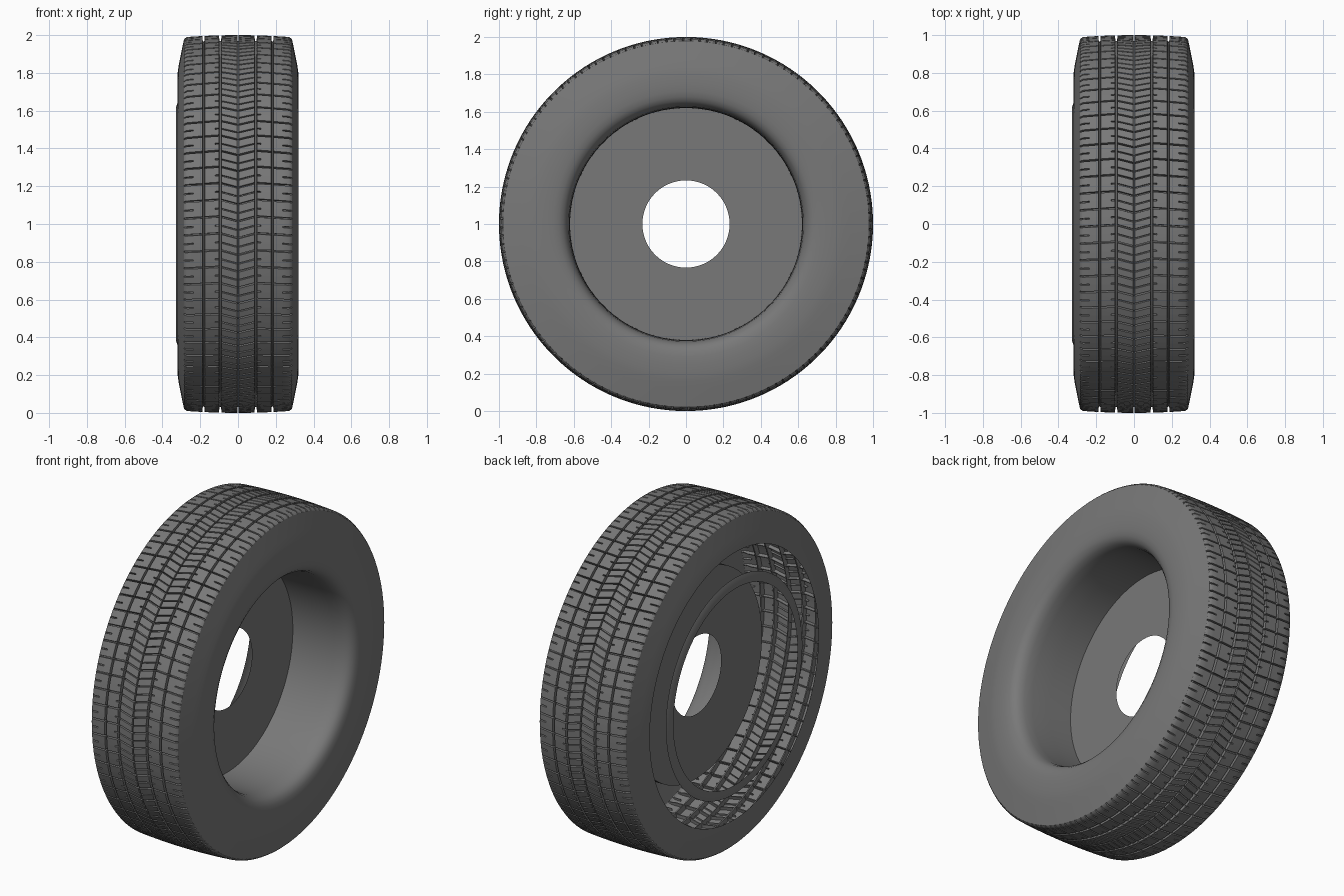
import bpy, bmesh, math

if "Cube" in bpy.data.objects:
    bpy.data.objects.remove(bpy.data.objects["Cube"])

PITCHES = 70          # lateral tread blocks around the tyre
DEPTH = 0.03          # main groove depth

rubber = bpy.data.materials.new("dark_rubber")
rubber.diffuse_color = (0.19, 0.19, 0.19, 1)
rubber.use_nodes = True
rubber.node_tree.nodes["Principled BSDF"].inputs["Base Color"].default_value = rubber.diffuse_color


def finish(name, bm, angle=35):
    bmesh.ops.recalc_face_normals(bm, faces=bm.faces)
    me = bpy.data.meshes.new(name)
    bm.to_mesh(me)
    bm.free()
    me.materials.append(rubber)
    ob = bpy.data.objects.new(name, me)
    bpy.context.collection.objects.link(ob)
    bpy.ops.object.select_all(action='DESELECT')
    ob.select_set(True)
    bpy.context.view_layer.objects.active = ob
    bpy.ops.object.shade_smooth_by_angle(angle=math.radians(angle))
    return ob


def point(x, r, a):
    # angle runs from the top towards the front
    return (x, -r * math.sin(a), 1 + r * math.cos(a))


def grid_faces(bm, rows):
    n = len(rows)
    for j in range(n):
        a, b = rows[j], rows[(j + 1) % n]
        for i in range(len(a) - 1):
            bm.faces.new((a[i], a[i + 1], b[i + 1], b[i]))


def revolve(name, profile, n=160):
    bm = bmesh.new()
    rows = [[bm.verts.new(point(x, r, 2 * math.pi * j / n)) for x, r in profile]
            for j in range(n)]
    grid_faces(bm, rows)
    return finish(name, bm)


def crown(x):
    # radius of the uncut tread surface across its width
    x = abs(x)
    if x <= 0.27:
        return 1.0 - 0.01 * (x / 0.27) ** 2
    return 0.99 - 0.012 * ((x - 0.27) / 0.016) ** 1.5


def skew(x):
    # chevron in the middle, slight sweep on the outer ribs
    x = abs(x)
    if x < 0.095:
        return 0.026 * (1 - x / 0.095)
    return 0.012 * (x - 0.095) / 0.19


# tread: columns are (x, circumferential groove?, small sipe strength)
half = [(0.002, 1, 0), (0.004, 0, 0.6), (0.050, 0, 0.6), (0.087, 0, 0.6),
        (0.090, 1, 0), (0.098, 1, 0), (0.101, 0, 0.8), (0.118, 0, 0.8), (0.121, 0, 0),
        (0.150, 0, 0), (0.176, 0, 0),
        (0.179, 1, 0), (0.186, 1, 0), (0.189, 0, 0), (0.212, 0, 0),
        (0.235, 0, 0), (0.238, 0, 0.8), (0.270, 0, 0.8), (0.280, 0, 0.5), (0.286, 0, 0)]
columns = [(-x, g, s) for x, g, s in reversed(half)] + half
# rows in one pitch: (fraction, lateral cut, sipe cut)
steps = [(0.0, 0, 0), (0.02, 1, 0), (0.08, 1, 0), (0.10, 0, 0),
         (0.54, 0, 0), (0.56, 0, 1), (0.60, 0, 1), (0.62, 0, 0)]

bm = bmesh.new()
rows = []
for p in range(PITCHES):
    for f, lateral, sipe in steps:
        base = 2 * math.pi * (p + f) / PITCHES
        row = []
        for x, groove, strength in columns:
            side = 0 if abs(x) > 0.285 else (0.012 if abs(x) > 0.26 else 0.02)
            cut = max(groove * DEPTH, lateral * side, sipe * strength * 0.015)
            row.append(bm.verts.new(point(x, crown(x) - cut, base + skew(x))))
        rows.append(row)
grid_faces(bm, rows)
finish("tread", bm, 30)

# outer sidewall rolling into the wheel barrel
shoulder = [(0.286, 0.978), (0.296, 0.93), (0.306, 0.88), (0.314, 0.84), (0.3195, 0.80)]
revolve("outer_sidewall_and_barrel", shoulder + [
    (0.32, 0.75), (0.319, 0.71), (0.313, 0.68), (0.302, 0.657), (0.282, 0.639),
    (0.25, 0.628), (0.20, 0.623), (0.08, 0.621), (-0.07, 0.62)])

# inner sidewall, open towards the tyre cavity
revolve("inner_sidewall", [(-x, r) for x, r in shoulder])

# wheel disc with hub hole
revolve("wheel_disc", [(-0.07, 0.62), (-0.07, 0.233)])

# thin inner bead ring
revolve("inner_bead_ring", [(-0.319, 0.647), (-0.328, 0.62), (-0.328, 0.588)])
